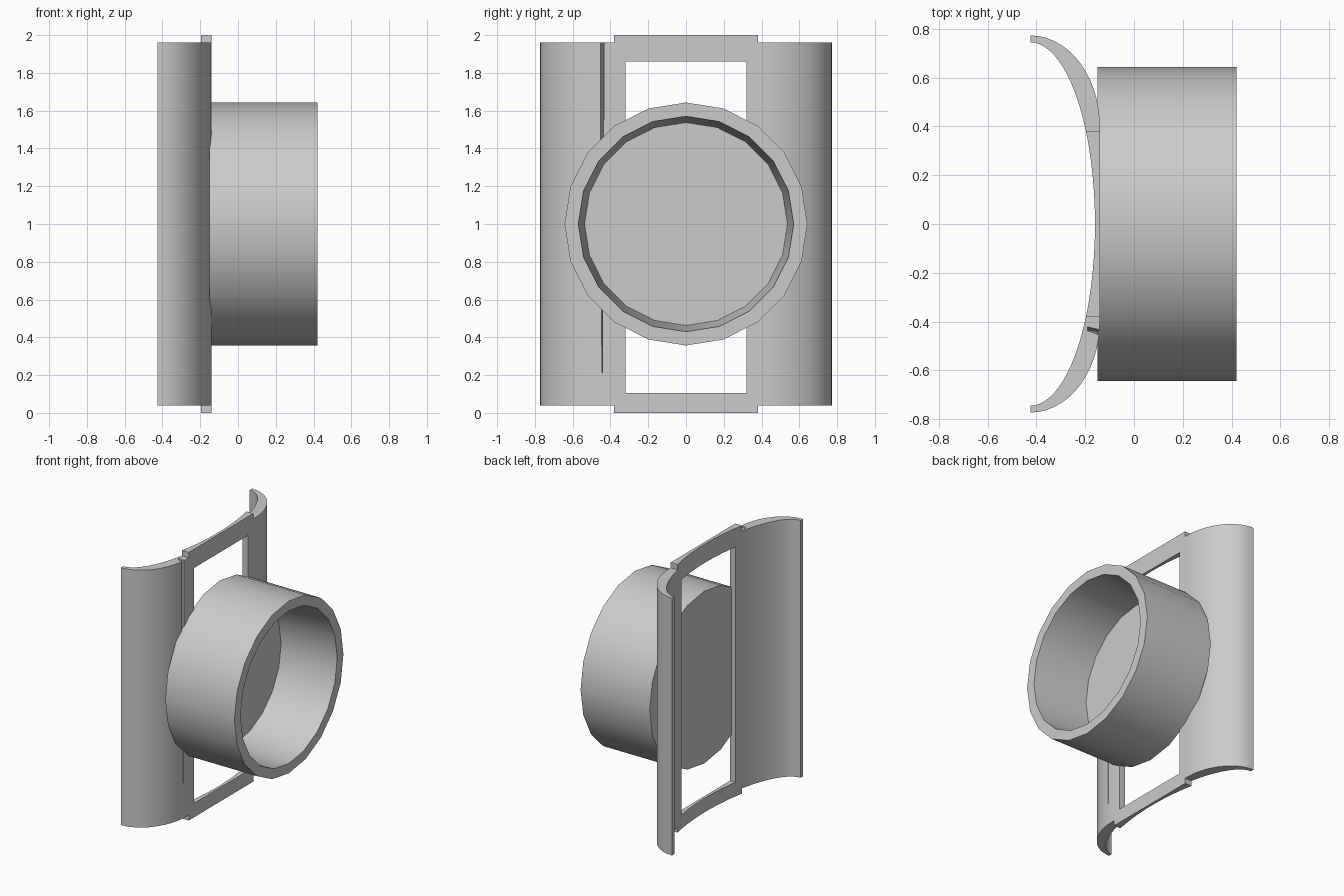
import bpy, bmesh
from math import sin, cos, pi, asin, sqrt

cube = bpy.data.objects.get("Cube")
if cube:
    bpy.data.objects.remove(cube)

grey = bpy.data.materials.new("light grey")
grey.use_nodes = True
colour = (0.6, 0.6, 0.6, 1)
grey.diffuse_color = colour
grey.node_tree.nodes["Principled BSDF"].inputs["Base Color"].default_value = colour

TIP_X = -0.425


def finish(name, bm, smooth=True):
    bmesh.ops.recalc_face_normals(bm, faces=bm.faces)
    mesh = bpy.data.meshes.new(name)
    bm.to_mesh(mesh)
    bm.free()
    mesh.materials.append(grey)
    obj = bpy.data.objects.new(name, mesh)
    bpy.context.collection.objects.link(obj)
    bpy.ops.object.select_all(action='DESELECT')
    obj.select_set(True)
    bpy.context.view_layer.objects.active = obj
    if smooth:
        bpy.ops.object.shade_smooth_by_angle(angle=pi / 6)
    return obj


def extrude_outline(name, points, z0, z1):
    bm = bmesh.new()
    face = bm.faces.new([bm.verts.new((x, y, z0)) for x, y in points])
    top = bmesh.ops.extrude_face_region(bm, geom=[face])["geom"]
    bmesh.ops.translate(bm, vec=(0, 0, z1 - z0),
                        verts=[v for v in top if isinstance(v, bmesh.types.BMVert)])
    return finish(name, bm)


# Concave back of the plate is one wide ellipse
def inner_x(y):
    return TIP_X + 0.265 * sqrt(1 - (y / 0.745) ** 2)


def frame_bar(name, y0, y1, z0, z1, steps=10):
    ys = [y0 + (y1 - y0) * i / steps for i in range(steps + 1)]
    outline = [(inner_x(y), y) for y in ys] + [(-0.14, y1), (-0.14, y0)]
    return extrude_outline(name, outline, z0, z1)


# Curved crescent wings
def wing(name, side, steps=14):
    outline = [(-0.14, 0.38)]
    for i in range(steps + 1):
        a = pi / 2 * (1 - i / steps)
        outline.append((TIP_X + 0.285 * sin(a), 0.4 + 0.373 * cos(a)))
    start = asin(0.38 / 0.745)
    for i in range(steps + 1):
        a = pi / 2 + (start - pi / 2) * i / steps
        outline.append((TIP_X + 0.265 * cos(a), 0.745 * sin(a)))
    return extrude_outline(name, [(x, side * y) for x, y in outline], 0.04, 1.96)


wing("back_wing", 1)
front_wing = wing("front_wing", -1)

# Narrow tapering groove beside the frame
bm = bmesh.new()
for p in [(-0.12, -0.462, 2), (-0.12, -0.438, 2), (-0.19, -0.438, 2), (-0.19, -0.422, 2),
          (-0.12, -0.448, 0.1), (-0.19, -0.436, 0.1)]:
    bm.verts.new(p)
bmesh.ops.convex_hull(bm, input=bm.verts)
cutter = finish("groove_cutter", bm, smooth=False)
cutter.hide_render = True
cut = front_wing.modifiers.new("groove", 'BOOLEAN')
cut.operation = 'DIFFERENCE'
cut.object = cutter
bpy.context.view_layer.objects.active = front_wing
while front_wing.modifiers[0] != cut:
    bpy.ops.object.modifier_move_up(modifier=cut.name)
bpy.ops.object.modifier_apply(modifier=cut.name)
bpy.data.objects.remove(cutter)

# Rectangular frame around the opening
frame_bar("frame_back_post", 0.32, 0.38, 0, 2, 2)
frame_bar("frame_front_post", -0.38, -0.32, 0, 2, 2)
frame_bar("frame_top_bar", -0.32, 0.32, 1.86, 2)
frame_bar("frame_bottom_bar", -0.32, 0.32, 0, 0.105)

# Round open cup with slightly tapered bore
SIDES = 20
bm = bmesh.new()
rings = []
for x, r in [(-0.15, 0.643), (0.42, 0.643), (0.42, 0.57), (-0.02, 0.537)]:
    rings.append([bm.verts.new((x, r * sin(2 * pi * i / SIDES),
                                1 + r * cos(2 * pi * i / SIDES))) for i in range(SIDES)])
for a, b in zip(rings, rings[1:]):
    for i in range(SIDES):
        j = (i + 1) % SIDES
        bm.faces.new((a[i], a[j], b[j], b[i]))
bm.faces.new(rings[0])
bm.faces.new(rings[-1])
finish("round_cup", bm)
